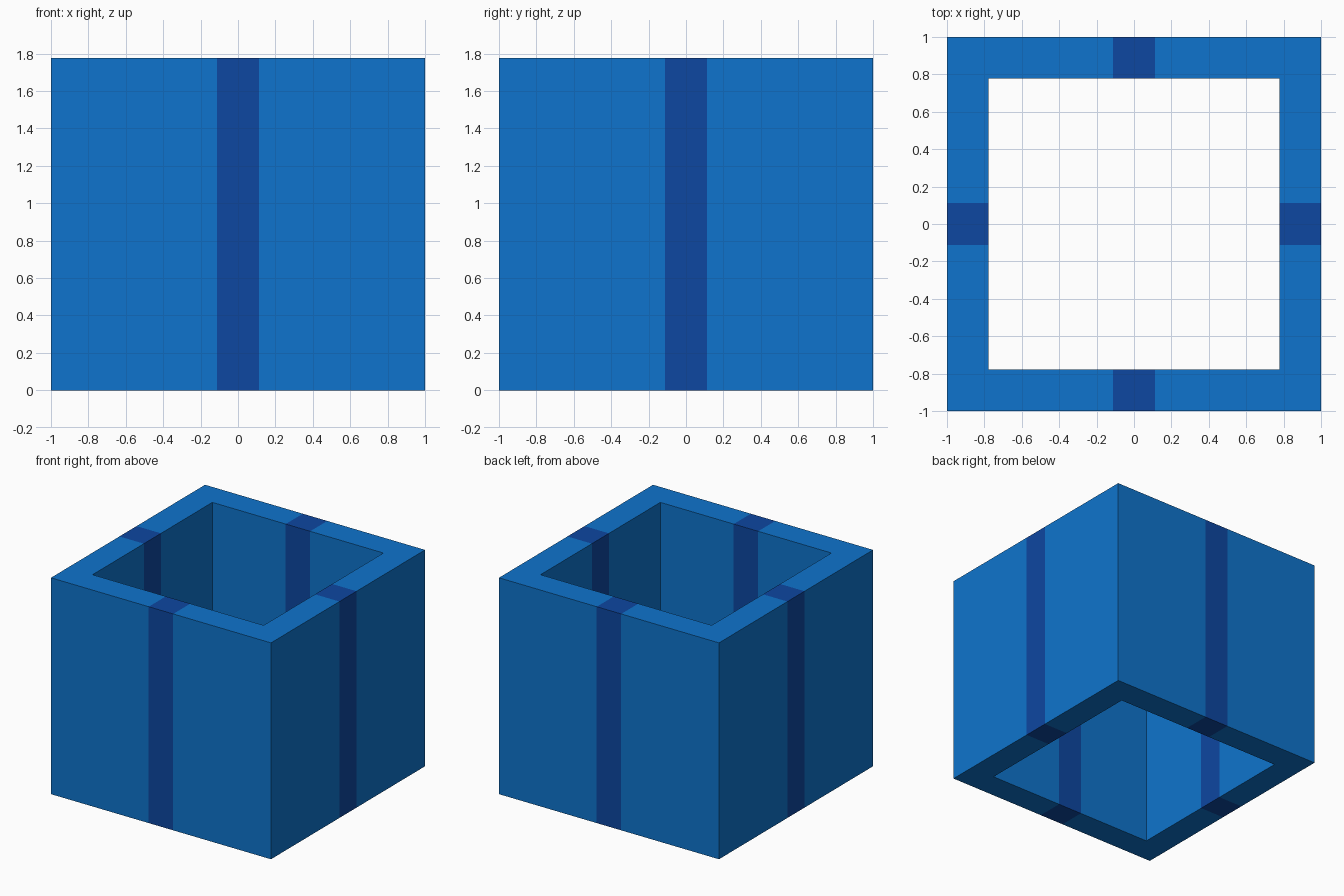
import bpy, bmesh
from mathutils import Matrix

if "Cube" in bpy.data.objects:
    bpy.data.objects.remove(bpy.data.objects["Cube"])

OUTER, INNER, STRIPE, HEIGHT = 1.0, 7 / 9, 1 / 9, 16 / 9


def material(name, rgb):
    m = bpy.data.materials.new(name)
    m.diffuse_color = (*rgb, 1)
    m.use_nodes = True
    m.node_tree.nodes["Principled BSDF"].inputs["Base Color"].default_value = m.diffuse_color
    return m


def square_loop(bm, r, z):
    """Square outline with each side split at the edges of its stripe."""
    side = [(-r, -r), (-STRIPE, -r), (STRIPE, -r)]
    loop = []
    for k in range(4):
        turn = Matrix(((1, 0), (0, 1)))
        for _ in range(k):
            turn = Matrix(((0, -1), (1, 0))) @ turn
        for x, y in side:
            loop.append(bm.verts.new((turn[0][0] * x + turn[0][1] * y,
                                      turn[1][0] * x + turn[1][1] * y, z)))
    return loop


# Hollow square tube: outer wall, top rim, inner wall, bottom rim
bm = bmesh.new()
loops = [square_loop(bm, r, z) for r, z in
         ((OUTER, 0), (OUTER, HEIGHT), (INNER, HEIGHT), (INNER, 0))]
for a, b in zip(loops, loops[1:] + loops[:1]):
    for i in range(12):
        j = (i + 1) % 12
        face = bm.faces.new((a[i], a[j], b[j], b[i]))
        # The middle segment of every side is the dark stripe
        face.material_index = 1 if i % 3 == 1 else 0
bmesh.ops.recalc_face_normals(bm, faces=bm.faces)

mesh = bpy.data.meshes.new("square_tube")
bm.to_mesh(mesh)
bm.free()
mesh.materials.append(material("bright blue", (0.0045, 0.175, 0.610)))
mesh.materials.append(material("dark blue", (0.004, 0.063, 0.356)))
bpy.context.collection.objects.link(bpy.data.objects.new("square_tube", mesh))
